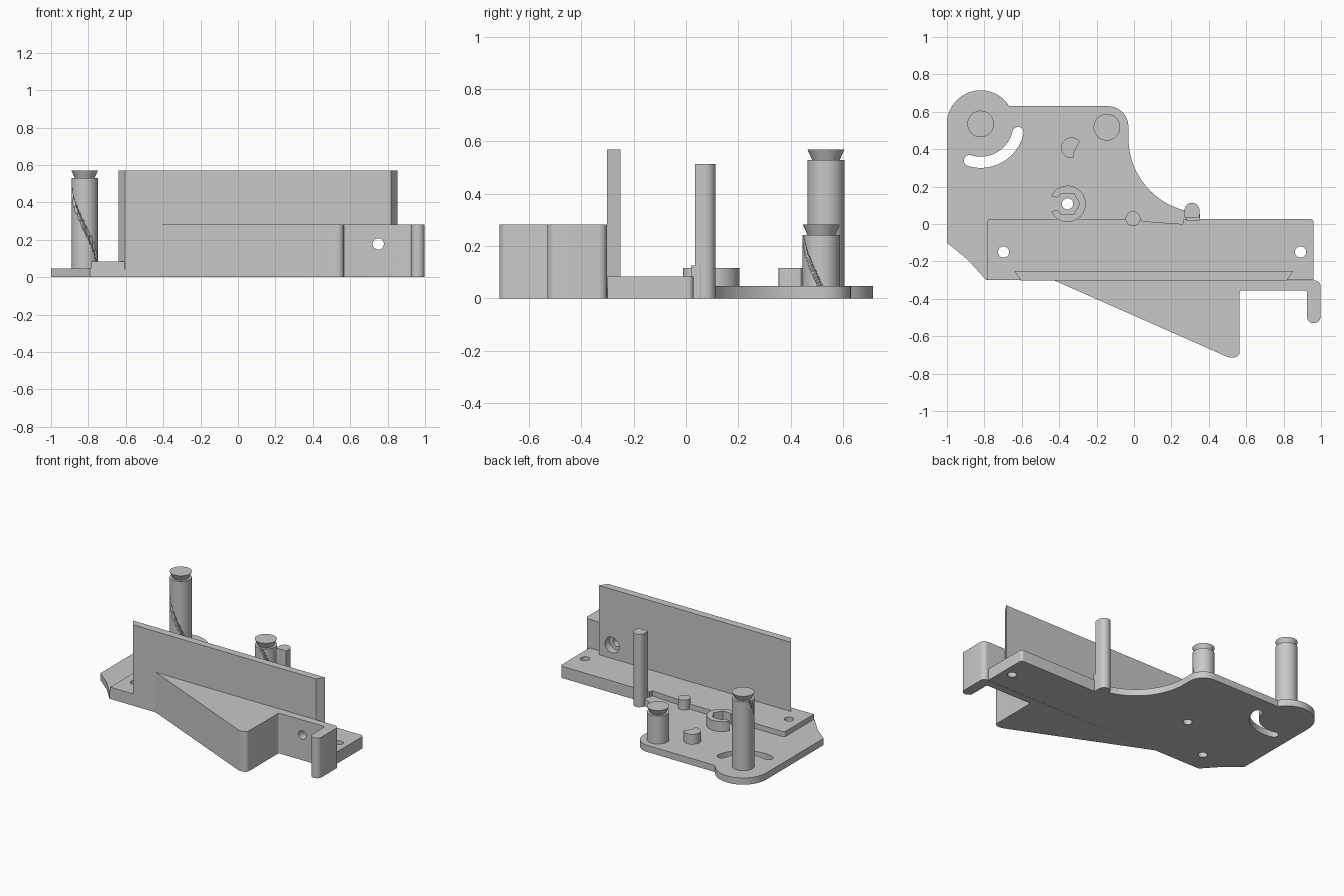
import bpy, bmesh
from math import sin, cos, pi, radians, tau
from mathutils import Vector

cube = bpy.data.objects.get("Cube")
if cube:
    bpy.data.objects.remove(cube)

grey = bpy.data.materials.new("plain grey")
grey.use_nodes = True
tone = (0.58, 0.58, 0.58, 1)
grey.diffuse_color = tone
grey.node_tree.nodes["Principled BSDF"].inputs["Base Color"].default_value = tone


def finish(name, mesh):
    obj = bpy.data.objects.new(name, mesh)
    bpy.context.scene.collection.objects.link(obj)
    mesh.materials.clear()
    mesh.materials.append(grey)
    bpy.ops.object.select_all(action='DESELECT')
    obj.select_set(True)
    bpy.context.view_layer.objects.active = obj
    bpy.ops.object.shade_smooth_by_angle(angle=radians(30))
    return obj


def arc(cx, cy, r, start, end, n=24):
    angles = [radians(start + (end - start) * i / n) for i in range(n + 1)]
    return [(cx + r * cos(a), cy + r * sin(a)) for a in angles]


def circle(cx, cy, r, n=32):
    return arc(cx, cy, r, 0, 360, n)[:-1]


def rounded(corners, n=6):
    """Polygon whose corners (x, y, radius) are softened."""
    out = []
    for i, (x, y, r) in enumerate(corners):
        p = Vector((x, y))
        if not r:
            out.append((x, y))
            continue
        a = (Vector(corners[i - 1][:2]) - p).normalized()
        b = (Vector(corners[(i + 1) % len(corners)][:2]) - p).normalized()
        half = a.angle(b) / 2
        centre = p + (a + b).normalized() * (r / sin(half))
        reach = r * cos(half) / sin(half)
        s, e = p + a * reach - centre, p + b * reach - centre
        for k in range(n + 1):
            d = s.lerp(e, k / n).normalized() * r
            out.append(tuple(centre + d))
    return out


def prism(name, loops, z0, z1):
    """Extrude an outline with optional inner hole loops."""
    curve = bpy.data.curves.new(name, 'CURVE')
    curve.dimensions = '2D'
    curve.fill_mode = 'BOTH'
    curve.extrude = (z1 - z0) / 2
    for loop in loops:
        spline = curve.splines.new('POLY')
        spline.points.add(len(loop) - 1)
        for point, (x, y) in zip(spline.points, loop):
            point.co = (x, y, 0, 1)
        spline.use_cyclic_u = True
    temp = bpy.data.objects.new(name + " outline", curve)
    bpy.context.scene.collection.objects.link(temp)
    bpy.context.view_layer.update()
    graph = bpy.context.evaluated_depsgraph_get()
    mesh = bpy.data.meshes.new_from_object(temp.evaluated_get(graph))
    bpy.data.objects.remove(temp)
    bm = bmesh.new()
    bm.from_mesh(mesh)
    bmesh.ops.remove_doubles(bm, verts=bm.verts, dist=0.0001)
    bmesh.ops.translate(bm, verts=bm.verts, vec=(0, 0, (z0 + z1) / 2))
    bmesh.ops.recalc_face_normals(bm, faces=bm.faces)
    bm.to_mesh(mesh)
    bm.free()
    return finish(name, mesh)


def bore(obj, x, z, r):
    """Cut a hole running front to back."""
    bpy.ops.mesh.primitive_cylinder_add(vertices=32, radius=r, depth=0.5,
                                        location=(x, -0.3, z), rotation=(pi / 2, 0, 0))
    cutter = bpy.context.object
    cutter.hide_render = True
    mod = obj.modifiers.new("bore", 'BOOLEAN')
    mod.operation = 'DIFFERENCE'
    mod.solver = 'EXACT'
    mod.object = cutter
    # keep the part's own material only
    cutter.data.materials.append(grey)
    bpy.context.view_layer.objects.active = obj
    bpy.ops.object.modifier_apply(modifier=mod.name)
    bpy.data.objects.remove(cutter)


def post(name, cx, cy, top, r=0.071, n=96):
    """Post with a spiral groove and a flared cap."""
    bm = bmesh.new()
    base, neck = 0.04, top - 0.04
    steps = 40
    rows = [(base + (neck - base) * i / steps, r, True) for i in range(steps + 1)]
    rows += [(neck, 0.053, False), (top, r, False)]
    rings = []
    for z, radius, grooved in rows:
        # the groove climbs with the ring index fixed in place
        mark = -(z - base) * radians(400)
        ring = []
        for i in range(n):
            a = tau * i / n
            off = (a - mark + pi) % tau - pi
            dent = 0.008 if grooved and abs(off) < 0.1 else 0
            ring.append(bm.verts.new((cx + (radius - dent) * cos(a),
                                      cy + (radius - dent) * sin(a), z)))
        rings.append(ring)
    for low, high in zip(rings, rings[1:]):
        for i in range(n):
            j = (i + 1) % n
            bm.faces.new((low[i], low[j], high[j], high[i]))
    bm.faces.new(rings[0][::-1])
    bm.faces.new(rings[-1])
    bmesh.ops.recalc_face_normals(bm, faces=bm.faces)
    mesh = bpy.data.meshes.new(name)
    bm.to_mesh(mesh)
    bm.free()
    return finish(name, mesh)


# Thin base plate with curved slot and screw hole
px, py = -0.82, 0.535
plate = arc(px, py, 0.18, 180, 32) + arc(-0.14, 0.52, 0.11, 90, 0, 12)
plate += arc(0.37, 0.46, 0.4, 180, 258)
plate += [(0.29, -0.02), (-0.77, -0.02), (-0.77, -0.3), (-0.79, -0.3), (-0.89, -0.19), (-1, -0.1)]
first, last = arc(px, py, 0.205, -13, -107, 1)
slot = arc(px, py, 0.235, -107, -13) + arc(*first, 0.03, -13, 167, 10)
slot += arc(px, py, 0.175, -13, -107) + arc(*last, 0.03, 73, 253, 10)
nut_x, nut_y = -0.355, 0.108
prism("base_plate", [plate, slot, circle(nut_x, nut_y, 0.03)], 0, 0.047)

# Mounting rail with a shallow relief in its rear edge
rail = rounded([(-0.785, -0.3, 0), (0.96, -0.3, 0), (0.96, 0.028, 0.02), (0.265, 0.028, 0),
                (0.26, 0, 0), (0.17, 0.006, 0), (0.05, 0.015, 0), (0.03, 0.028, 0),
                (-0.785, 0.028, 0.02)])
prism("mounting_rail", [rail, circle(-0.697, -0.15, 0.03), circle(0.89, -0.15, 0.03)], 0, 0.083)

# Upright wall with slanted ends
wall = prism("upright_wall", [[(-0.605, -0.302), (0.818, -0.302), (0.853, -0.25),
                               (-0.64, -0.25)]], 0.04, 0.57)
bore(wall, 0.75, 0.178, 0.055)

# Front wedge and hooked arm
wedge = rounded([(-0.43, -0.3, 0), (0.505, -0.713, 0.05), (0.565, -0.713, 0.03),
                 (0.565, -0.355, 0.012), (0.925, -0.355, 0.012), (0.925, -0.53, 0.034),
                 (0.997, -0.53, 0.034), (0.997, -0.302, 0.03), (0.83, -0.302, 0)])
arm = prism("front_wedge_and_hook", [wedge], 0, 0.283)
bore(arm, 0.75, 0.178, 0.03)

# Grooved posts
post("tall_post", px, py, 0.57)
post("short_post", -0.145, 0.517, 0.283)

# Slim pin beside the rail, with its foot and a stop peg
pin = arc(0.31, 0.073, 0.04, 0, 180) + [(0.27, 0.035), (0.35, 0.035)]
prism("slim_pin", [rounded([(x, y, 0) for x, y in pin])], 0, 0.513)
foot = rounded([(0.28, 0.02, 0), (0.352, 0.02, 0), (0.352, 0.065, 0.015), (0.28, 0.065, 0)])
prism("pin_foot", [foot], 0, 0.125)
prism("stop_peg", [circle(-0.005, 0.028, 0.04)], 0.04, 0.117)

# Open collar with a hexagonal seat
collar = arc(nut_x, nut_y, 0.097, -155, 155, 48)
collar += [(nut_x + 0.065 * cos(radians(a)), nut_y + 0.065 * sin(radians(a)))
           for a in (150, 120, 60, 0, -60, -120, -150)]
prism("nut_collar", [collar], 0.04, 0.117)

# Notched peg
peg = arc(-0.335, 0.408, 0.055, 35, 285) + [(-0.32, 0.385)]
prism("notched_peg", [peg], 0.04, 0.117)
